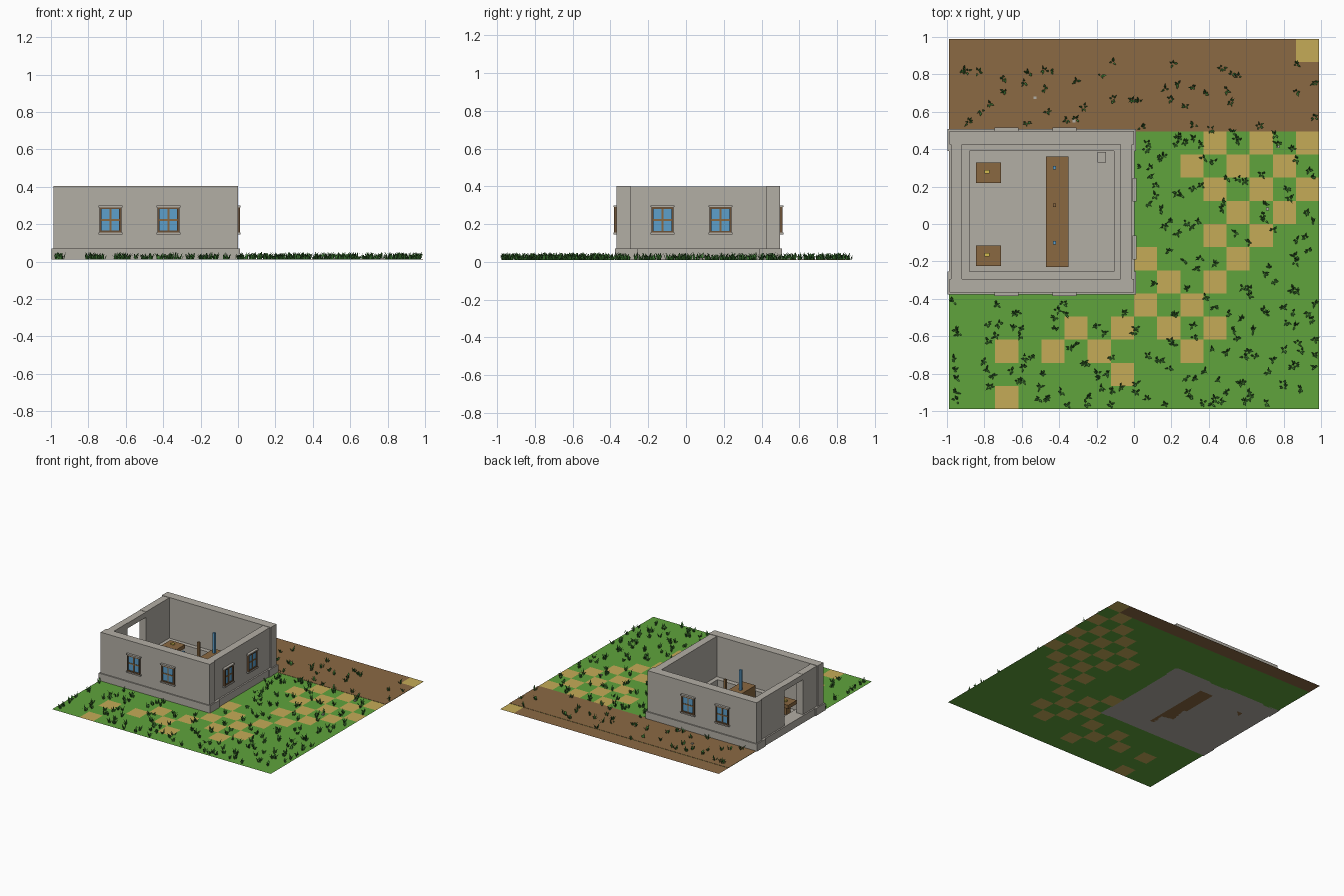
import bpy, bmesh, random
from math import radians, cos, sin, pi
from mathutils import Matrix, Vector

random.seed(4)
if "Cube" in bpy.data.objects:
    bpy.data.objects.remove(bpy.data.objects["Cube"])


def material(name, *rgb):
    m = bpy.data.materials.new(name)
    m.use_nodes = True
    m.diffuse_color = (*rgb, 1)
    m.node_tree.nodes["Principled BSDF"].inputs["Base Color"].default_value = (*rgb, 1)
    return m


STONE = material("stone", .45, .425, .375)
LAWN = material("lawn_green", .115, .37, .045)
DIRT = material("dirt_brown", .26, .142, .057)
SAND = material("sand_tan", .56, .41, .095)
BLADE = material("grass_blade", .05, .20, .035)
WOOD = material("wood", .255, .14, .053)
DARK_WOOD = material("dark_wood", .15, .085, .04)
GLASS = material("glass_blue", .11, .35, .60)
GOLD = material("gold", .65, .50, .08)

GROUND = .01
TOP = .403
PLINTH = .07


def finish(name, bm, mats):
    mesh = bpy.data.meshes.new(name)
    bm.to_mesh(mesh)
    bm.free()
    for m in mats:
        mesh.materials.append(m)
    ob = bpy.data.objects.new(name, mesh)
    bpy.context.collection.objects.link(ob)
    return ob


def boxes(name, parts, place=Matrix()):
    """One object from boxes given as (material, x range, y range, z range)."""
    bm = bmesh.new()
    mats = []
    for mat, *ranges in parts:
        if mat not in mats:
            mats.append(mat)
        centre = Vector([(a + b) / 2 for a, b in ranges])
        size = [b - a for a, b in ranges]
        made = bmesh.ops.create_cube(
            bm, size=1, matrix=place @ Matrix.Translation(centre) @ Matrix.Diagonal((*size, 1)))
        for f in {f for v in made["verts"] for f in v.link_faces}:
            f.material_index = mats.index(mat)
    return finish(name, bm, mats)


# Tiled ground: lawn, stone floor in the house, sandy checker path, dirt back row
N = 16
HALF = .99
CELL = 2 * HALF / N
path = {15: [15], 14: [14], 13: [13, 15], 12: [12, 14],
        11: [11, 13, 15], 10: [10, 12, 14], 9: [11, 13, 15], 8: [12, 14],
        7: [11, 13], 6: [8, 12], 5: [9, 11], 4: [8, 10], 3: [5, 7, 9, 11],
        2: [2, 4, 6, 10], 1: [7], 0: [2]}


def in_house(i, j):
    return i < 8 and 5 <= j < 12


bm = bmesh.new()
bmesh.ops.create_grid(bm, x_segments=N, y_segments=N, size=HALF,
                      matrix=Matrix.Translation((0, 0, GROUND)))
for f in bm.faces:
    c = f.calc_center_median()
    i, j = int((c.x + HALF) / CELL), int((c.y + HALF) / CELL)
    if i in path.get(j, []):
        f.material_index = 2
    elif in_house(i, j):
        f.material_index = 3
    else:
        f.material_index = 1 if j == 15 else 0
finish("ground", bm, [LAWN, DIRT, SAND, STONE])

# Dirt road laid over the lawn behind the house
boxes("dirt_road", [(DIRT, (-HALF, HALF), (HALF - 4 * CELL, HALF - CELL),
                     (GROUND + .001, GROUND + .003))])

# Front and back walls run the full length, each on a wider plinth
long_x = (-.987, 0)
plinth_x = (-.997, .01)
up = (PLINTH, TOP)
foot = (GROUND, PLINTH)
boxes("front_wall", [(STONE, long_x, (-.367, -.295), up), (STONE, plinth_x, (-.377, -.255), foot)])
boxes("back_wall", [(STONE, long_x, (.425, .498), up), (STONE, plinth_x, (.39, .508), foot)])

# Side walls fit between them, slightly recessed; the one at -x has a doorway
between = (-.295, .425)
inner = (-.255, .39)
side_up = (PLINTH, TOP - .003)
boxes("window_side_wall", [(STONE, (-.072, -.01), between, side_up),
                           (STONE, (-.107, .002), inner, foot)])
door = (-.115, .126)
thick = (-.978, -.92)
boxes("door_side_wall", [
    (STONE, thick, (between[0], door[0]), side_up),
    (STONE, thick, (door[1], between[1]), side_up),
    (STONE, thick, door, (.355, TOP - .005)),
    (STONE, (-.99, -.88), inner, foot)])


# Windows: local -y points out of the wall
def window(name, x, y, turn):
    w, lo, hi = .058, .155, .29
    parts = [(GLASS, (-w + .008, w - .008), (-.005, .005), (lo, hi)),
             (STONE, (-.064, .064), (-.018, .004), (hi, hi + .009)),
             (STONE, (-.064, .064), (-.018, .004), (lo - .01, lo)),
             (WOOD, (-.005, .005), (-.009, .003), (lo, hi)),
             (WOOD, (-w + .009, w - .009), (-.008, .002), (.218, .227))]
    for s in (-1, 1):
        parts.append((DARK_WOOD, sorted((s * w, s * (w - .011))), (-.014, .004), (lo, hi)))
    for z in (lo, hi - .01):
        parts.append((DARK_WOOD, (-w + .01, w - .01), (-.012, .003), (z, z + .01)))
    boxes(name, parts, Matrix.Translation((x, y, 0)) @ Matrix.Rotation(radians(turn), 4, "Z"))


for n, x in enumerate((-.682, -.372), 1):
    window(f"front_window_{n}", x, -.367, 0)
    window(f"back_window_{n}", x, .498, 180)
for n, y in enumerate((-.125, .183), 1):
    window(f"side_window_{n}", -.004, y, 90)

# Counter with three upright posts
boxes("counter", [(WOOD, (-.47, -.35), (-.23, .36), (GROUND, .13))])
for n, (y, mat) in enumerate(((-.1, GLASS), (.1, WOOD), (.3, GLASS)), 1):
    boxes(f"counter_post_{n}", [(mat, (-.434, -.416), (y - .009, y + .009), (.13, .295))])

# Two pedestal tables, each with a small gold piece on top
for n, y in enumerate((-.17, .275), 1):
    boxes(f"table_{n}", [
        (WOOD, (-.845, -.71), (y - .055, y + .055), (.08, .11)),
        (WOOD, (-.81, -.745), (y - .025, y + .025), (GROUND, .08)),
        (GOLD, (-.798, -.772), (y - .005, y + .015), (.11, .12))])

# Stone block in the corner
boxes("corner_block", [(STONE, (-.195, -.15), (.33, .385), (GROUND, .1))])

# Loose pebbles
for n, (x, y) in enumerate(((.77, .415), (.715, .08), (-.53, .675), (-.32, .55)), 1):
    boxes(f"pebble_{n}", [(STONE, (x - .008, x + .008), (y - .008, y + .008), (.011, .02))])


# Grass clumps of a few leaning blades
def clump(bm, x, y):
    for _ in range(6):
        a = random.uniform(0, 2 * pi)
        out = Vector((cos(a), sin(a), 0))
        side = Vector((-out.y, out.x, 0)) * .0045
        root = Vector((x, y, GROUND)) + out * random.uniform(0, .012)
        h = random.uniform(.018, .042)
        mid = root + out * .006 + Vector((0, 0, h * .6))
        tip = root + out * random.uniform(.012, .022) + Vector((0, 0, h))
        a0, a1, b0, b1, t = [bm.verts.new(p) for p in
                             (root - side, root + side, mid - side, mid + side, tip)]
        bm.faces.new((a0, a1, b1, b0))
        bm.faces.new((b0, b1, t))


bm = bmesh.new()
for i in range(N):
    for j in range(N - 1):
        if in_house(i, j) or i in path.get(j, []):
            continue
        for _ in range(random.choice((1, 2, 2, 3)) if j < 12 else random.choice((0, 1, 1, 2))):
            x = -HALF + (i + random.uniform(0, 1)) * CELL
            y = -HALF + (j + random.uniform(0, 1)) * CELL
            if not (x < .03 and -.41 < y < .54):
                clump(bm, max(-.965, min(.965, x)), max(-.965, y))
finish("grass_clumps", bm, [BLADE])
